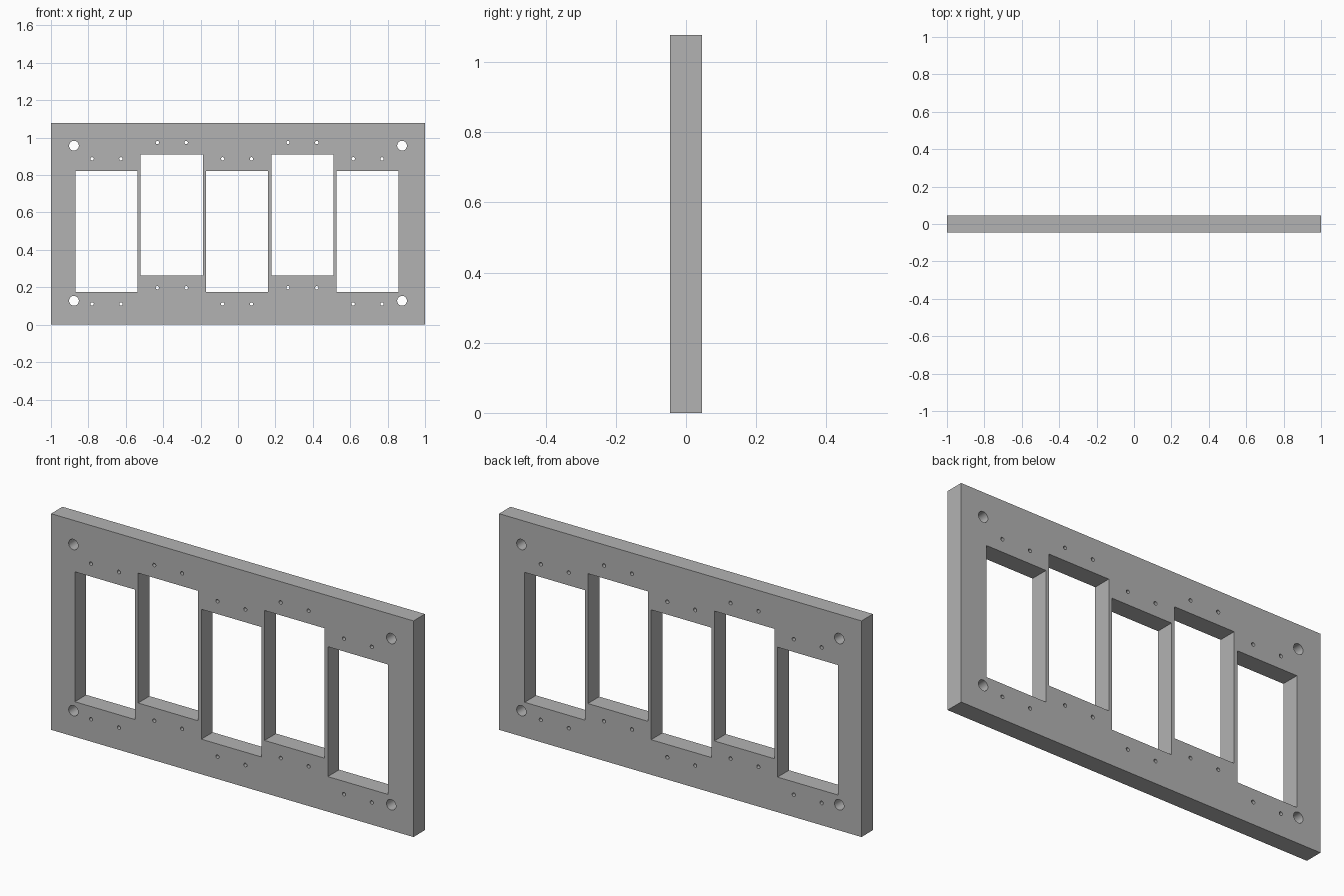
import bpy
import bmesh
from mathutils import Matrix, Vector

cube = bpy.data.objects.get("Cube")
if cube:
    bpy.data.objects.remove(cube, do_unlink=True)

WIDTH, DEPTH, HEIGHT = 2.0, 0.09, 1.078
WINDOW_W, WINDOW_H = 0.332, 0.648
PITCH, MIDDLE_X = 0.349, -0.005
LOW_Z, HIGH_Z = 0.499, 0.586

grey = bpy.data.materials.new("plain grey")
grey.use_nodes = True
colour = (0.45, 0.45, 0.45, 1)
grey.diffuse_color = colour
grey.node_tree.nodes["Principled BSDF"].inputs["Base Color"].default_value = colour


def add_box(bm, centre, size):
    matrix = Matrix.Translation(centre) @ Matrix.Diagonal(Vector(size)).to_4x4()
    bmesh.ops.create_cube(bm, size=1, matrix=matrix)


def add_drill(bm, x, z, radius, sides):
    matrix = Matrix.Translation((x, 0, z)) @ Matrix.Rotation(1.570796, 4, "X")
    bmesh.ops.create_cone(bm, cap_ends=True, segments=sides, radius1=radius,
                          radius2=radius, depth=DEPTH * 3, matrix=matrix)


def make_object(name, bm):
    mesh = bpy.data.meshes.new(name)
    bm.to_mesh(mesh)
    bm.free()
    mesh.materials.append(grey)
    obj = bpy.data.objects.new(name, mesh)
    bpy.context.collection.objects.link(obj)
    return obj


# Solid plate
bm = bmesh.new()
add_box(bm, (0, 0, HEIGHT / 2), (WIDTH, DEPTH, HEIGHT))
plate = make_object("mounting_plate", bm)

# Five staggered windows, each with two screw holes above and below
bm = bmesh.new()
for i in range(-2, 3):
    x = MIDDLE_X + i * PITCH
    z = HIGH_Z if i % 2 else LOW_Z
    add_box(bm, (x, 0, z), (WINDOW_W, DEPTH * 3, WINDOW_H))
    for dx in (-0.077, 0.077):
        for dz in (-0.388, 0.388):
            add_drill(bm, x + dx, z + dz, 0.009, 16)

# Corner mounting holes
for x in (-0.877, 0.877):
    for z in (0.128, 0.957):
        add_drill(bm, x, z, 0.026, 32)
cutter = make_object("hole_cutter", bm)
cutter.hide_render = True

# Cut the openings and discard the cutter
cut = plate.modifiers.new("openings", "BOOLEAN")
cut.operation = "DIFFERENCE"
cut.solver = "EXACT"
cut.object = cutter
bpy.context.view_layer.objects.active = plate
plate.select_set(True)
bpy.ops.object.modifier_apply(modifier=cut.name)
bpy.data.objects.remove(cutter, do_unlink=True)
bpy.ops.object.shade_smooth_by_angle()
